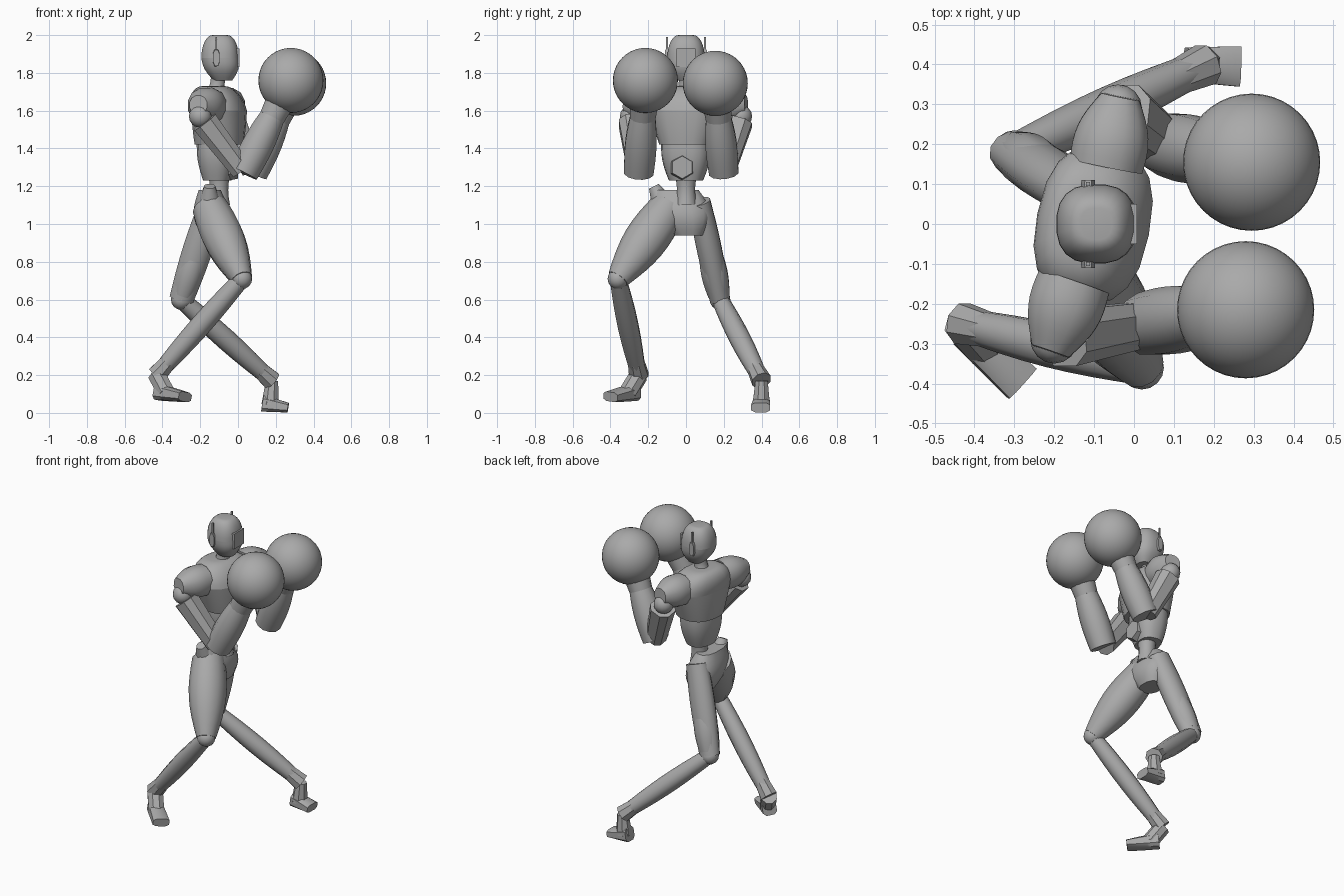
import bpy
import math
from mathutils import Vector, Matrix

cube = bpy.data.objects.get("Cube")
if cube:
    bpy.data.objects.remove(cube, do_unlink=True)

GREY = (0.4, 0.4, 0.4, 1)
grey = bpy.data.materials.new("plain grey")
grey.use_nodes = True
grey.diffuse_color = GREY
grey.node_tree.nodes["Principled BSDF"].inputs["Base Color"].default_value = GREY

X, Y, Z = Matrix.Identity(3)
CHEST_SIDE = Vector((-0.2, -1, 0)).normalized()


def finish(obj, name, angle=40):
    obj.name = name
    obj.data.name = name
    obj.data.materials.append(grey)
    bpy.ops.object.select_all(action="DESELECT")
    obj.select_set(True)
    bpy.context.view_layer.objects.active = obj
    bpy.ops.object.shade_smooth_by_angle(angle=math.radians(angle))


def limb(name, start, end, start_radius, end_radius, bulge=0, flat=1, flat_end=None,
         side=Y, sides=12, power=1, level=False, dome=False, angle=40):
    """Skin rings from start to end; flat is depth over width, power squares the ring."""
    start, end = Vector(start), Vector(end)
    along = Z if level else (end - start).normalized()
    u = (side - along * side.dot(along)).normalized()
    v = along.cross(u)
    flat_end = flat if flat_end is None else flat_end
    steps = 8
    verts, faces = [], []
    for i in range(steps + 1):
        t = i / steps
        radius = start_radius + (end_radius - start_radius) * t
        radius += bulge * math.sin(math.pi * t)
        if dome:
            t = math.sin(t * math.pi / 2)
            radius = end_radius + (start_radius - end_radius) * math.sqrt(max(0, 1 - t * t))
        depth = radius * (flat + (flat_end - flat) * t)
        centre = start.lerp(end, t)
        for k in range(sides):
            turn = math.tau * (k + 0.5) / sides
            c, s = math.cos(turn), math.sin(turn)
            c = math.copysign(abs(c) ** power, c)
            s = math.copysign(abs(s) ** power, s)
            verts.append(centre + u * c * radius + v * s * depth)
    for i in range(steps):
        for k in range(sides):
            a, b = i * sides + k, i * sides + (k + 1) % sides
            faces.append((a, b, b + sides, a + sides))
    faces.append(tuple(reversed(range(sides))))
    faces.append(tuple(range(steps * sides, len(verts))))
    mesh = bpy.data.meshes.new(name)
    mesh.from_pydata(verts, [], faces)
    obj = bpy.data.objects.new(name, mesh)
    bpy.context.collection.objects.link(obj)
    finish(obj, name, angle)


def ball(name, centre, radius, segments=16):
    bpy.ops.mesh.primitive_uv_sphere_add(
        segments=segments, ring_count=segments // 2, radius=radius, location=centre)
    finish(bpy.context.object, name)


def box(name, centre, size):
    bpy.ops.mesh.primitive_cube_add(size=1, location=centre)
    bpy.context.object.data.transform(Matrix.Diagonal((*size, 1)))
    finish(bpy.context.object, name)


# Head, face plate and neck
brow = Vector((-0.095, 0, 1.88))
limb("jaw", (-0.08, 0, 1.76), brow, 0.05, 0.1, bulge=0.015, sides=20, power=0.8, level=True)
limb("skull", brow, (-0.095, 0, 2), 0.1, 0.04, sides=20, power=0.8, level=True, dome=True)
box("face_plate", brow + X * 0.083, (0.04, 0.1, 0.1))
limb("neck", (-0.12, 0, 1.68), (-0.1, 0, 1.8), 0.06, 0.045, bulge=-0.012, level=True)

# Ears with antennae
for label, s in (("left", 1), ("right", -1)):
    ear = Vector((-0.115, s * 0.1, 1.88))
    limb(label + "_ear", ear - Y * s * 0.02, ear + Y * s * 0.01, 0.05, 0.045,
         flat=0.4, side=Z, sides=8, power=0.8)
    box(label + "_antenna", ear + Z * 0.06, (0.01, 0.01, 0.1))

# Torso, belly plate and waist
trunk = dict(side=CHEST_SIDE, sides=18, power=0.8, level=True)
limb("abdomen", (-0.11, 0, 1.23), (-0.11, 0, 1.45), 0.09, 0.13, bulge=0.015, flat=0.8, **trunk)
limb("chest", (-0.1, 0, 1.42), (-0.1, 0, 1.6), 0.14, 0.2, flat=0.9, flat_end=0.7, **trunk)
limb("upper_chest", (-0.1, 0, 1.6), (-0.13, 0, 1.73), 0.2, 0.08, flat=0.7, dome=True, **trunk)
limb("belly_plate", (-0.05, -0.02, 1.3), (0, -0.02, 1.3), 0.07, 0.06, sides=6)
limb("waist", (-0.1, 0, 1.1), (-0.1, 0, 1.26), 0.06, 0.06, bulge=-0.01, level=True)

# Arms: sleeve, shoulder joint, upper arm, forearm and round glove
arms = {
    "left": ((-0.04, 0.29, 1.57), (0.08, 0.2, 1.27), (0.295, 0.155, 1.745)),
    "right": ((-0.2, -0.29, 1.57), (0.03, -0.25, 1.27), (0.28, -0.215, 1.76)),
}
for label, joints in arms.items():
    shoulder, elbow, hand = map(Vector, joints)
    chest = Vector((-0.1, 0, 1.62))
    outer = shoulder + Z * 0.06
    limb(label + "_sleeve", chest.lerp(outer, 0.5), chest.lerp(outer, 1.1), 0.095, 0.05,
         bulge=0.02, side=X, power=0.9)
    ball(label + "_shoulder_joint", shoulder, 0.06)
    limb(label + "_upper_arm", shoulder.lerp(elbow, 0.1), shoulder.lerp(elbow, 0.95),
         0.075, 0.06, sides=8, power=0.8, angle=30)
    limb(label + "_forearm", elbow, elbow.lerp(hand, 0.7), 0.08, 0.06, bulge=0.015)
    limb(label + "_glove_cuff", elbow.lerp(hand, 0.6), hand, 0.07, 0.09)
    ball(label + "_glove", hand, 0.172, 40)

# Pelvis shell with a raised hip crest
limb("pelvis", (-0.13, 0.01, 0.94), (-0.15, -0.05, 1.18), 0.08, 0.12, bulge=0.05,
     flat=0.8, flat_end=0.5, power=0.8, level=True)
limb("hip_crest", (-0.15, -0.1, 1.06), (-0.15, -0.17, 1.2), 0.08, 0.03)

# Legs: joints, then thigh start, thigh end, thigh bulge and ankle radius
legs = {
    "left": ((-0.13, 0.07, 1.12), (-0.3, 0.18, 0.6), (0.18, 0.4, 0.17),
             (0.13, 0.4, 0.05), (0.265, 0.395, 0.028), 0.06, 0.055, 0.01, 0.035),
    "right": ((-0.15, -0.09, 1.09), (0.02, -0.36, 0.71), (-0.43, -0.25, 0.2),
              (-0.42, -0.27, 0.11), (-0.28, -0.4, 0.085), 0.1, 0.06, 0.035, 0.05),
}
for label, (*joints, thigh_top, thigh_end, thigh_bulge, ankle_radius) in legs.items():
    hip, knee, ankle, heel, toe = map(Vector, joints)
    limb(label + "_thigh", hip, knee, thigh_top, thigh_end, bulge=thigh_bulge,
         flat=1.2 if label == "left" else 0.95)
    limb(label + "_knee_sleeve", hip.lerp(knee, 0.55), hip.lerp(knee, 0.95), 0.065, 0.06,
         bulge=0.01, sides=10)
    ball(label + "_knee", knee, 0.055)
    limb(label + "_shin", knee, ankle, 0.045, 0.04, bulge=0.014, sides=10)
    limb(label + "_heel_cuff", knee.lerp(ankle, 0.85), ankle, 0.045, 0.055, sides=8)
    limb(label + "_ankle", ankle, heel.lerp(toe, 0.3), ankle_radius, 0.05, sides=8)
    limb(label + "_foot", heel, toe, 0.045, 0.053, flat=1, flat_end=0.5, sides=8, power=0.6)
